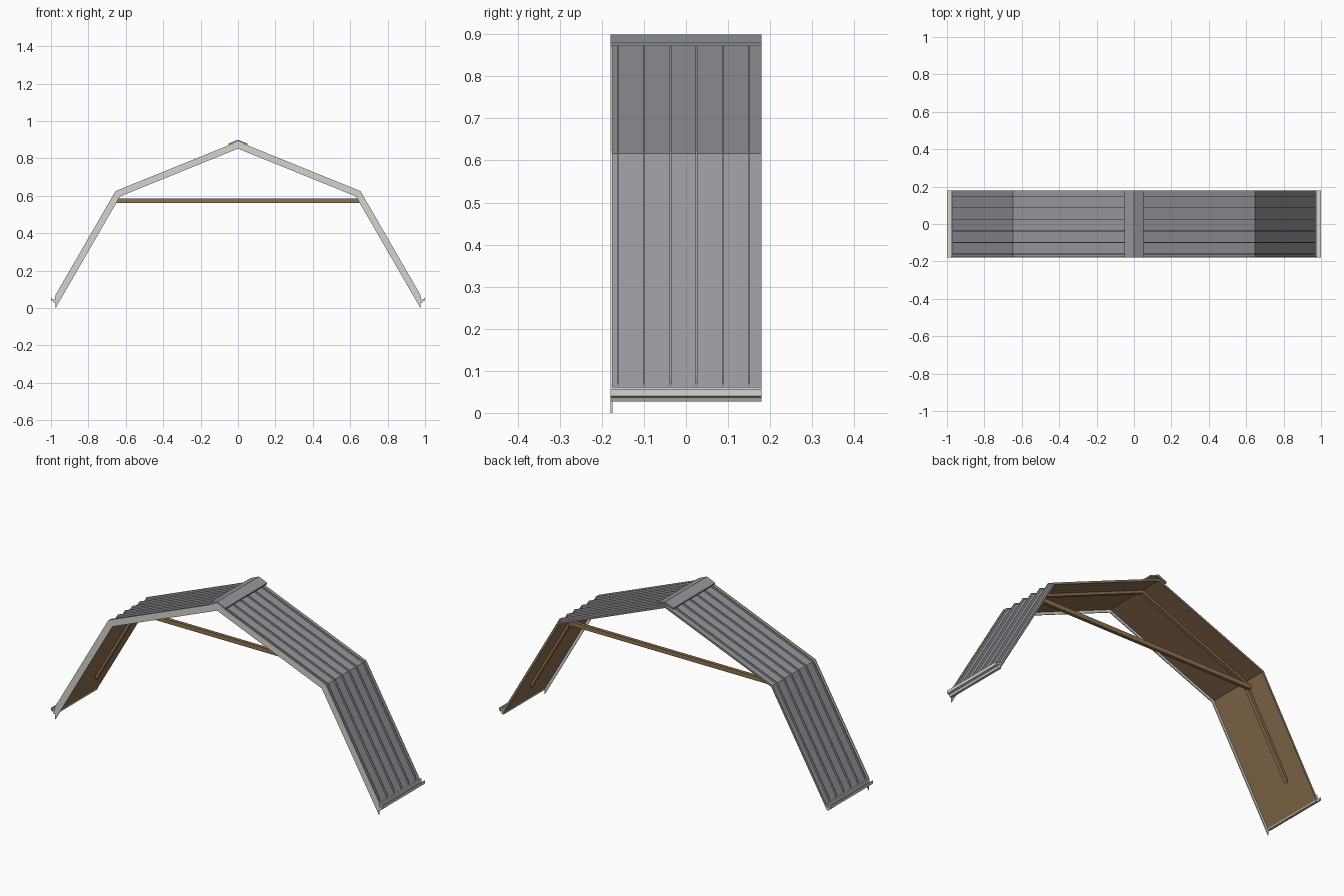
import bpy
import bmesh

cube = bpy.data.objects.get("Cube")
if cube:
    bpy.data.objects.remove(cube, do_unlink=True)


def material(name, rgb):
    m = bpy.data.materials.new(name)
    m.use_nodes = True
    m.diffuse_color = (*rgb, 1)
    m.node_tree.nodes["Principled BSDF"].inputs["Base Color"].default_value = (*rgb, 1)
    return m


metal = material("grey metal", (0.30, 0.305, 0.33))
trim = material("pale trim", (0.66, 0.66, 0.61))
wood = material("brown wood", (0.28, 0.165, 0.08))

FRONT, BACK = -0.18, 0.18


def prism(name, profile, y0, y1, mat):
    """Extrude an x-z outline along y."""
    bm = bmesh.new()
    face = bm.faces.new([bm.verts.new((x, y0, z)) for x, z in profile])
    ext = bmesh.ops.extrude_face_region(bm, geom=[face])
    new = [v for v in ext["geom"] if isinstance(v, bmesh.types.BMVert)]
    bmesh.ops.translate(bm, verts=new, vec=(0, y1 - y0, 0))
    bmesh.ops.recalc_face_normals(bm, faces=bm.faces)
    mesh = bpy.data.meshes.new(name)
    bm.to_mesh(mesh)
    bm.free()
    mesh.materials.append(mat)
    obj = bpy.data.objects.new(name, mesh)
    bpy.context.collection.objects.link(obj)
    return obj


def slope(depth, eave):
    """Half roof line at a depth below the outer surface, cut plumb at the eave."""
    sx, sz = 0.655 - 0.694 * depth, 0.625 - 0.80 * depth
    return [(0, 0.89 - depth / 0.927), (sx, sz), (eave, sz - (eave - sx) * 1.732)]


def arch(name, d0, d1, y0, y1, mat, eave=0.975):
    """Whole roof-shaped band between two depths."""
    def line(d):
        half = slope(d, eave)
        return [(-x, z) for x, z in half[:0:-1]] + half
    return prism(name, line(d0) + line(d1)[::-1], y0, y1, mat)


# Roof skin, boards and front trim
arch("front_fascia", 0, 0.0355, FRONT, FRONT + 0.005, trim)
arch("metal_roofing", 0.011, 0.016, FRONT + 0.005, BACK, metal)
arch("roof_sheathing", 0.016, 0.022, FRONT + 0.005, BACK, wood)

# Standing seams
for i in range(6):
    y = -0.161 + i * 0.062
    arch(f"roof_seam_{i + 1}", 0.001, 0.012, y - 0.002, y + 0.002, metal, 0.968)

# Ridge cap
cap = [(-0.05, 0.879), (0, 0.9), (0.05, 0.879), (0.05, 0.872), (0, 0.889), (-0.05, 0.872)]
prism("ridge_cap", cap, FRONT, BACK, metal)

# Rafter and tie beam
arch("rafter", 0.022, 0.0355, 0.045, 0.065, wood, 0.89)
tie = [(-0.65, 0.562), (0.65, 0.562), (0.65, 0.585), (-0.65, 0.585)]
prism("tie_beam", tie, 0.065, 0.083, wood)

# Eave gutters
gutter = [(0.971, 0.027), (0.984, 0.027), (0.989, 0.037), (1, 0.04), (1, 0.056),
          (0.996, 0.056), (0.996, 0.044), (0.978, 0.044), (0.978, 0.062), (0.971, 0.062)]
for side, sign in (("left", 1), ("right", -1)):
    prism(f"{side}_gutter", [(sign * x, z) for x, z in gutter], FRONT, BACK, trim)
